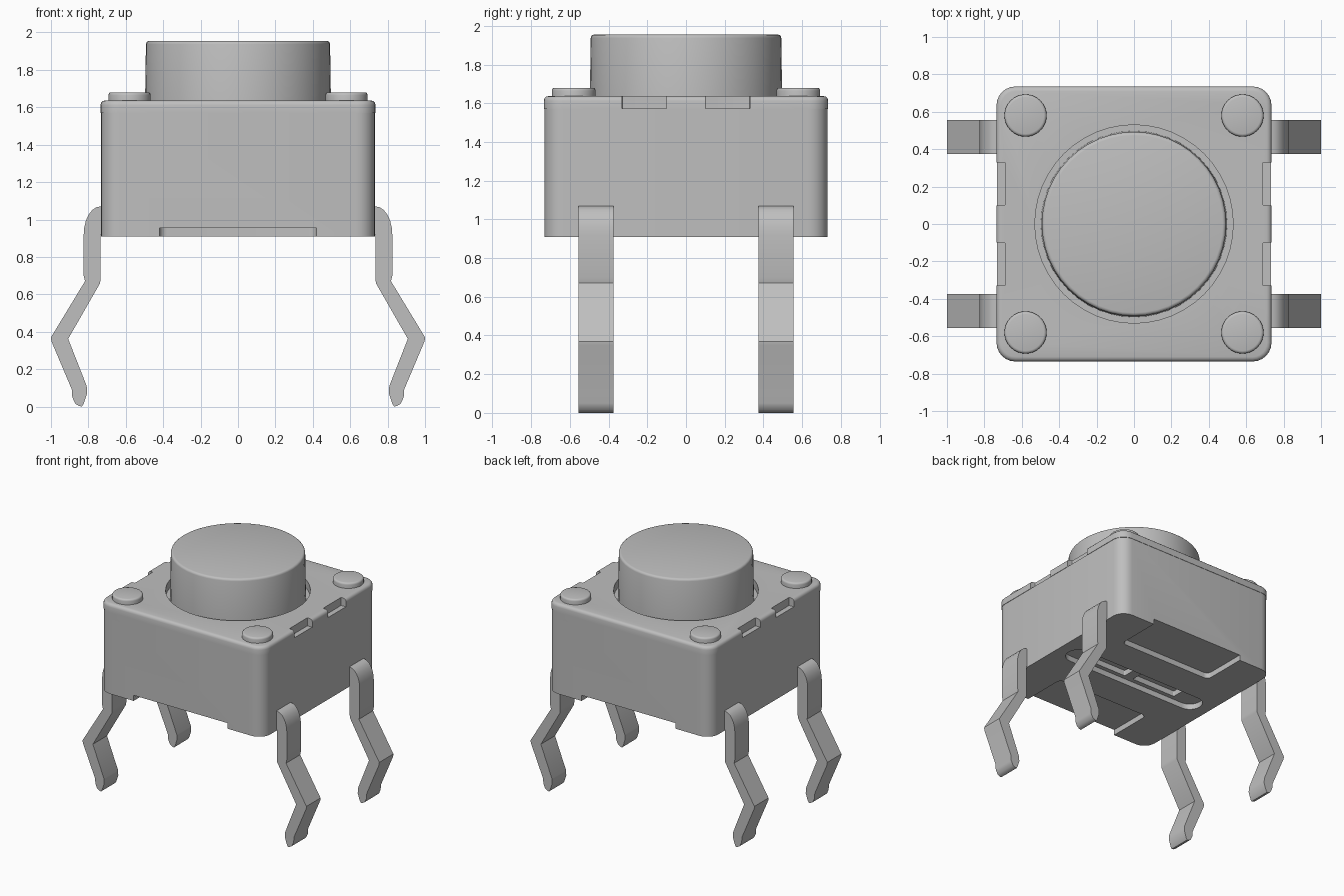
import bpy, bmesh
from math import cos, sin, pi, radians
from mathutils import Vector

cube = bpy.data.objects.get("Cube")
if cube:
    bpy.data.objects.remove(cube, do_unlink=True)

grey = bpy.data.materials.new("plain grey")
grey.use_nodes = True
grey.diffuse_color = (0.52, 0.52, 0.52, 1)
grey.node_tree.nodes["Principled BSDF"].inputs["Base Color"].default_value = (0.52, 0.52, 0.52, 1)


def activate(ob):
    bpy.ops.object.select_all(action="DESELECT")
    ob.select_set(True)
    bpy.context.view_layer.objects.active = ob


def extrude(name, outline, direction, round_top=0.0):
    """Solid made by sweeping a flat outline; the far rim may be rounded."""
    bm = bmesh.new()
    face = bm.faces.new([bm.verts.new(p) for p in outline])
    moved = bmesh.ops.extrude_face_region(bm, geom=[face], use_keep_orig=True)["geom"]
    top = [v for v in moved if isinstance(v, bmesh.types.BMVert)]
    bmesh.ops.translate(bm, verts=top, vec=direction)
    bmesh.ops.recalc_face_normals(bm, faces=bm.faces[:])
    if round_top:
        rim = [e for e in moved if isinstance(e, bmesh.types.BMEdge)]
        bmesh.ops.bevel(bm, geom=rim, offset=round_top, segments=3, profile=0.5, affect="EDGES")
    mesh = bpy.data.meshes.new(name)
    bm.to_mesh(mesh)
    bm.free()
    ob = bpy.data.objects.new(name, mesh)
    bpy.context.collection.objects.link(ob)
    mesh.materials.append(grey)
    return ob


def rounded_rect(cx, cy, hx, hy, r, z, steps=6):
    pts = []
    for q, (sx, sy) in enumerate([(1, 1), (-1, 1), (-1, -1), (1, -1)]):
        for i in range(steps + 1):
            a = (q + i / steps) * pi / 2
            pts.append((cx + sx * (hx - r) + r * cos(a), cy + sy * (hy - r) + r * sin(a), z))
    return pts


def block(name, cx, cy, hx, hy, r, z0, z1, top=0.0):
    return extrude(name, rounded_rect(cx, cy, hx, hy, r, z0), Vector((0, 0, z1 - z0)), top)


def disc(name, cx, cy, r, z0, z1, top=0.0, n=48):
    ring = [(cx + r * cos(2 * pi * i / n), cy + r * sin(2 * pi * i / n), z0) for i in range(n)]
    return extrude(name, ring, Vector((0, 0, z1 - z0)), top)


def cut(ob, cutters):
    for c in cutters:
        activate(ob)
        mod = ob.modifiers.new("cut", "BOOLEAN")
        mod.operation, mod.solver, mod.object = "DIFFERENCE", "EXACT", c
        bpy.ops.object.modifier_apply(modifier=mod.name)
        bpy.data.objects.remove(c, do_unlink=True)


def smooth(ob):
    activate(ob)
    bpy.ops.object.shade_smooth_by_angle(angle=radians(35))


parts = []

# Housing with underside recesses
body = block("housing", 0, 0, 0.732, 0.732, 0.1, 0.91, 1.572)
recesses = [block("edge_recess", 0, s * 0.66, 0.42, 0.3, 0.04, 0.8, 0.955) for s in (-1, 1)]
recesses.append(block("slot", 0, 0, 0.64, 0.095, 0.094, 0.8, 0.955))
recesses += [block("pocket", s * 0.24, 0, 0.2, 0.06, 0.01, 0.8, 1.0) for s in (-1, 1)]
cut(body, recesses)
parts.append(body)

# Cover plate with button opening and side notches
plate = block("cover_plate", 0, 0, 0.735, 0.735, 0.1, 1.57, 1.637, 0.025)
openings = [disc("opening", 0, 0, 0.53, 1.5, 1.7)]
openings += [block("notch", sx * 0.79, sy * 0.215, 0.1, 0.115, 0.004, 1.5, 1.7)
             for sx in (-1, 1) for sy in (-1, 1)]
cut(plate, openings)
parts.append(plate)

# Push button, slightly tapered
button = disc("push_button", 0, 0, 0.498, 1.56, 1.955, 0.018)
for v in button.data.vertices:
    taper = 1 - 0.012 * (v.co.z - 1.56) / 0.395
    v.co.x *= taper
    v.co.y *= taper
parts.append(button)

# Corner rivets
for sx in (-1, 1):
    for sy in (-1, 1):
        parts.append(disc("rivet", sx * 0.58, sy * 0.58, 0.113, 1.62, 1.68, 0.015, 32))

# Kinked legs
shoulder = [(0.735 + 0.09 * sin(a), 0.92 + 0.15 * cos(a))
            for a in [i * pi / 12 for i in range(7)]]
profile = [(0.70, 0.92), (0.70, 1.07)] + shoulder + [
    (0.825, 0.70), (0.818, 0.67), (1.0, 0.37), (0.998, 0.35), (0.888, 0.09), (0.886, 0.05),
    (0.87, 0.015), (0.85, 0.003), (0.835, 0.0), (0.825, 0.015), (0.807, 0.07), (0.809, 0.11),
    (0.908, 0.362), (0.737, 0.66), (0.735, 0.69), (0.735, 0.92)]
for side, sx in (("left", 1), ("right", -1)):
    for end, y in (("front", -0.465), ("back", 0.465)):
        outline = [(sx * x, y - 0.09, z) for x, z in profile]
        parts.append(extrude(f"{end}_{side}_leg", outline, Vector((0, 0.18, 0))))

for ob in parts:
    smooth(ob)
